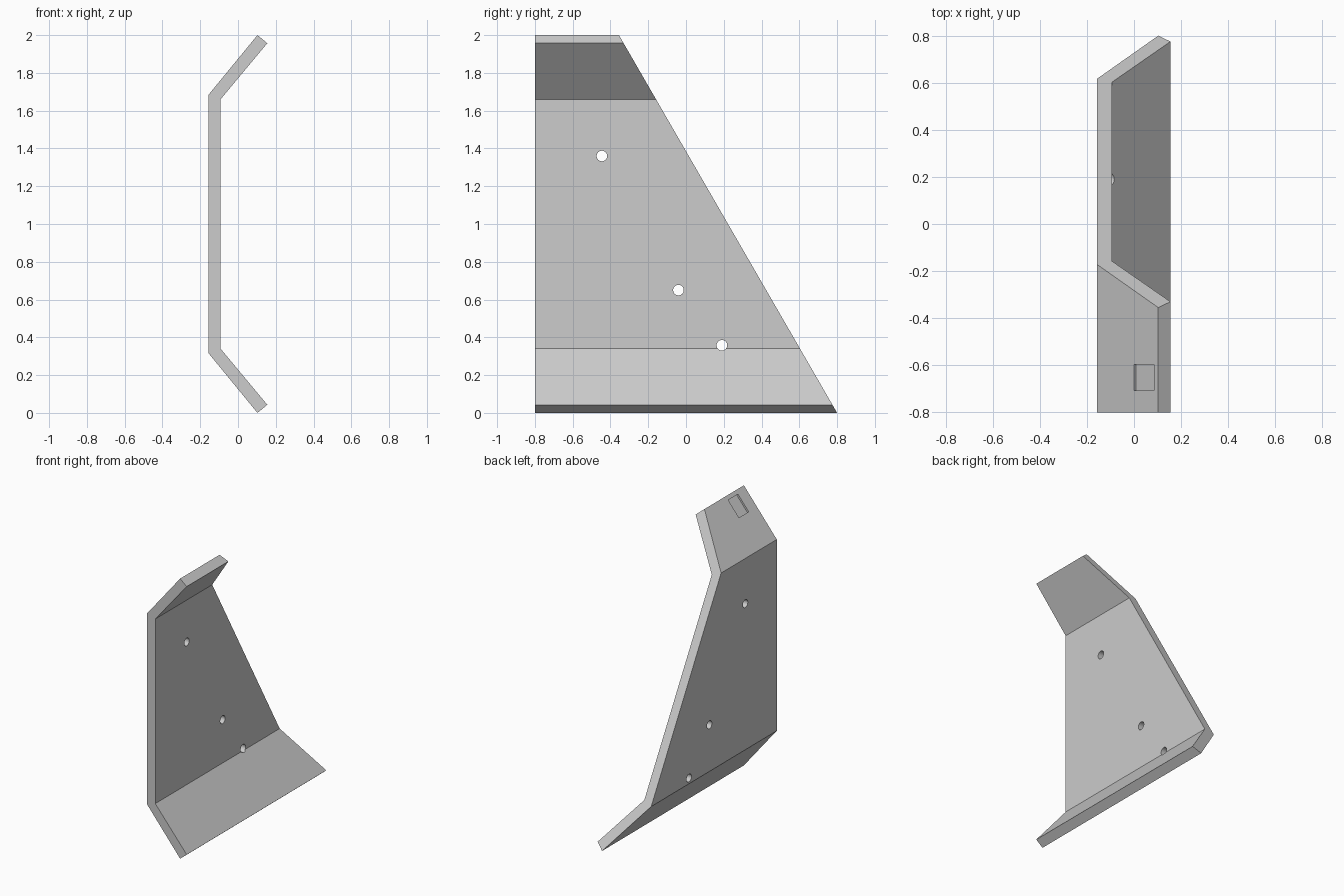
import bpy, bmesh, math
from mathutils import Vector

cube = bpy.data.objects.get("Cube")
if cube:
    bpy.data.objects.remove(cube, do_unlink=True)

grey = bpy.data.materials.new("light_grey")
grey.use_nodes = True
colour = (0.604, 0.604, 0.604, 1)
grey.diffuse_color = colour
grey.node_tree.nodes["Principled BSDF"].inputs["Base Color"].default_value = colour

# Folded sheet section (x, z): lower half, mirrored about mid height
outer = [(0.103, 0.0), (-0.157, 0.317)]
inner = [(0.155, 0.043), (-0.093, 0.341)]


def mirrored(half):
    return half + [(x, 2 - z) for x, z in reversed(half)]


section = mirrored(outer) + mirrored(inner)[::-1]

bm = bmesh.new()
face = bm.faces.new([bm.verts.new((x, -0.8, z)) for x, z in section])
swept = bmesh.ops.extrude_face_region(bm, geom=[face])["geom"]
bmesh.ops.translate(bm, vec=(0, 1.7, 0),
                    verts=[v for v in swept if isinstance(v, bmesh.types.BMVert)])

# Slanted back edge, cut off and capped
cut = bmesh.ops.bisect_plane(bm, geom=bm.verts[:] + bm.edges[:] + bm.faces[:],
                             plane_co=(0, 0.8, 0), plane_no=(0, 2, 1.155), clear_outer=True)
rim = [e for e in cut["geom_cut"] if isinstance(e, bmesh.types.BMEdge)]
bmesh.ops.contextual_create(bm, geom=rim)
bmesh.ops.recalc_face_normals(bm, faces=bm.faces[:])
mesh = bpy.data.meshes.new("folded_plate")
bm.to_mesh(mesh)
bm.free()
mesh.materials.append(grey)
plate = bpy.data.objects.new("folded_plate", mesh)
bpy.context.collection.objects.link(plate)


def subtract(cutter, name):
    cutter.name = name
    cutter.data.materials.append(grey)
    cutter.hide_render = True
    mod = plate.modifiers.new(name, "BOOLEAN")
    mod.operation = "DIFFERENCE"
    mod.solver = "EXACT"
    mod.object = cutter
    bpy.context.view_layer.objects.active = plate
    bpy.ops.object.modifier_apply(modifier=name)
    bpy.data.objects.remove(cutter, do_unlink=True)


# Three screw holes through the web
for y, z in [(-0.445, 1.36), (-0.04, 0.65), (0.19, 0.358)]:
    bpy.ops.mesh.primitive_cylinder_add(vertices=32, radius=0.028, depth=0.3,
                                        location=(-0.12, y, z),
                                        rotation=(0, math.pi / 2, 0))
    subtract(bpy.context.object, "screw_hole")

# Shallow rectangular recess on the outside of the upper flange
slope = Vector((0.26, 0, 0.317))
centre = Vector((-0.157, -0.652, 1.683)) + slope * 0.765
bpy.ops.mesh.primitive_cube_add(size=1, location=centre,
                                rotation=(0, -math.atan2(slope.z, slope.x), 0))
pocket = bpy.context.object
pocket.scale = (0.134, 0.11, 0.026)
bpy.context.view_layer.update()
subtract(pocket, "flange_recess")

# Flat sheet faces with smooth hole walls
bpy.ops.object.select_all(action="DESELECT")
plate.select_set(True)
bpy.context.view_layer.objects.active = plate
bpy.ops.object.shade_smooth_by_angle(angle=math.radians(25))
